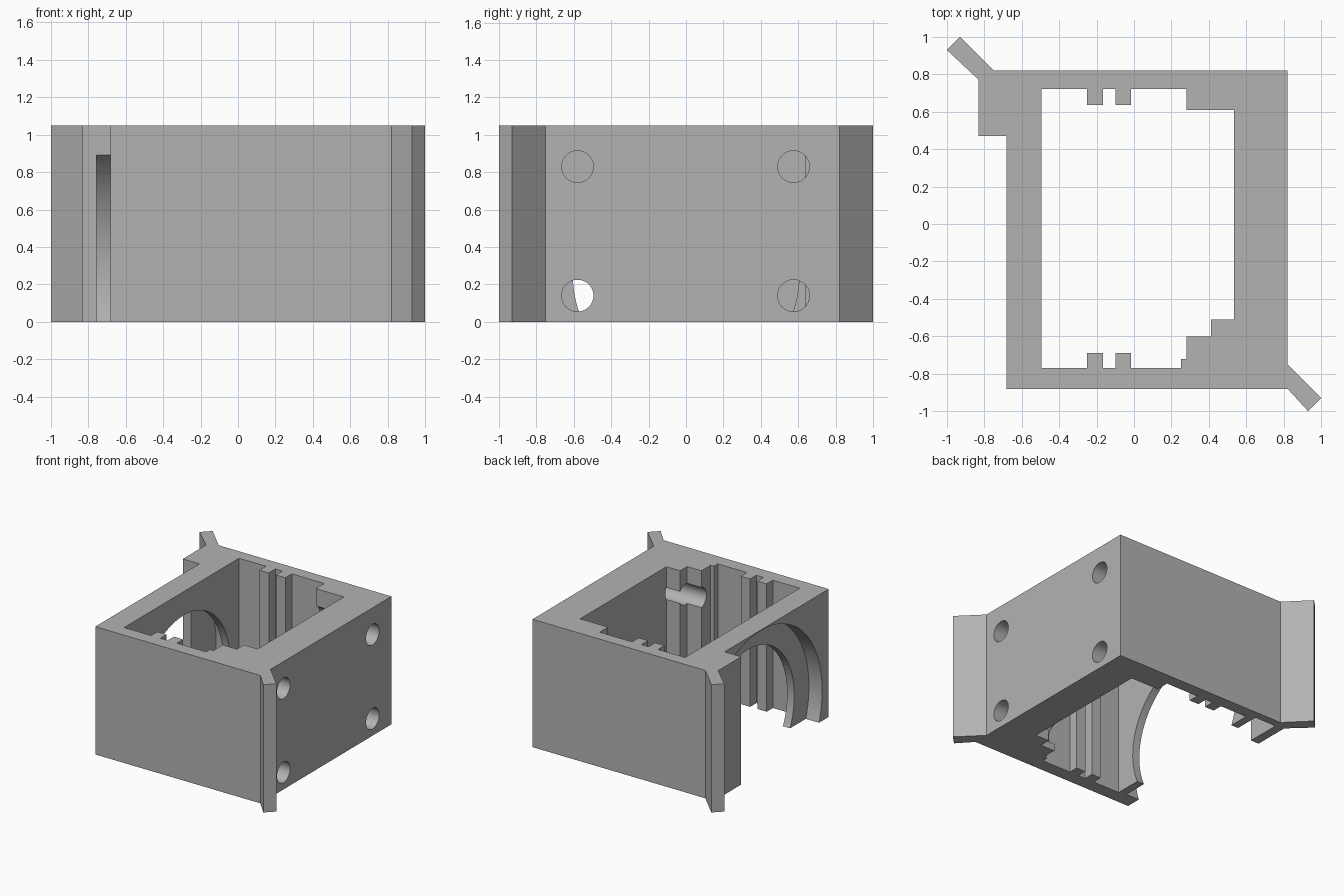
import bpy
import bmesh
import math
from mathutils import Matrix

if "Cube" in bpy.data.objects:
    bpy.data.objects.remove(bpy.data.objects["Cube"], do_unlink=True)

HEIGHT = 1.05


def add_object(name, bm):
    bmesh.ops.recalc_face_normals(bm, faces=bm.faces)
    mesh = bpy.data.meshes.new(name)
    bm.to_mesh(mesh)
    bm.free()
    obj = bpy.data.objects.new(name, mesh)
    bpy.context.collection.objects.link(obj)
    return obj


def prism(name, outline, z0, z1):
    """Extrude a plan outline vertically."""
    bm = bmesh.new()
    face = bm.faces.new([bm.verts.new((x, y, z0)) for x, y in outline])
    top = bmesh.ops.extrude_face_region(bm, geom=[face])
    verts = [v for v in top["geom"] if isinstance(v, bmesh.types.BMVert)]
    bmesh.ops.translate(bm, verts=verts, vec=(0, 0, z1 - z0))
    return add_object(name, bm)


def bore(name, x0, x1, y, z, radius, sides):
    """Cylinder lying along x."""
    bm = bmesh.new()
    place = Matrix.Translation(((x0 + x1) / 2, y, z)) @ Matrix.Rotation(math.pi / 2, 4, "Y")
    bmesh.ops.create_cone(bm, cap_ends=True, segments=sides, radius1=radius,
                          radius2=radius, depth=x1 - x0, matrix=place)
    return add_object(name, bm)


def cut(target, cutter):
    """Subtract the cutter from the target and discard it."""
    cutter.hide_render = True
    mod = target.modifiers.new("cut", "BOOLEAN")
    mod.operation = "DIFFERENCE"
    mod.solver = "EXACT"
    mod.object = cutter
    graph = bpy.context.evaluated_depsgraph_get()
    mesh = bpy.data.meshes.new_from_object(target.evaluated_get(graph))
    target.modifiers.clear()
    target.data = mesh
    bpy.data.objects.remove(cutter, do_unlink=True)


# Outer shell with the side boss and two diagonal corner tabs
shell = [(-0.68, -0.88), (0.82, -0.88), (0.93, -1.0), (1.0, -0.93), (0.82, -0.75),
         (0.82, 0.82), (-0.75, 0.82), (-0.93, 1.0), (-1.0, 0.93), (-0.83, 0.77),
         (-0.83, 0.47), (-0.68, 0.47)]
housing = prism("housing", shell, 0, HEIGHT)


# Guide ribs on the end walls of the pocket
def ribs(wall, tip):
    points = []
    for left, right in ((-0.25, -0.165), (-0.1, -0.015)):
        points += [(left, wall), (left, tip), (right, tip), (right, wall)]
    return points


# Through pocket with ribs and stepped corner blocks
pocket = [(-0.495, -0.77)] + ribs(-0.77, -0.69)
pocket += [(0.25, -0.77), (0.25, -0.72), (0.28, -0.72), (0.28, -0.6),
           (0.41, -0.6), (0.41, -0.51), (0.535, -0.51), (0.535, 0.61),
           (0.28, 0.61), (0.28, 0.72)]
pocket += ribs(0.72, 0.635)[::-1] + [(-0.495, 0.72)]
cut(housing, prism("pocket_cutter", pocket, -0.2, HEIGHT + 0.2))

# Round side opening with a wider recess on its outer side
cut(housing, bore("recess_cutter", -0.755, -0.56, 0, 0.25, 0.795, 96))
cut(housing, bore("opening_cutter", -0.7, -0.4, 0, 0.25, 0.605, 96))

# Four screw holes running through the thick wall and corner blocks
for y in (-0.58, 0.575):
    for z in (0.14, 0.83):
        cut(housing, bore("screw_cutter", 0.2, 1.0, y, z, 0.085, 40))

# Plain grey plastic
grey = bpy.data.materials.new("grey plastic")
grey.use_nodes = True
colour = (0.45, 0.45, 0.45, 1)
grey.diffuse_color = colour
grey.node_tree.nodes["Principled BSDF"].inputs["Base Color"].default_value = colour
housing.data.materials.clear()
housing.data.materials.append(grey)
for poly in housing.data.polygons:
    poly.material_index = 0

bpy.ops.object.select_all(action="DESELECT")
housing.select_set(True)
bpy.context.view_layer.objects.active = housing
bpy.ops.object.shade_smooth_by_angle(angle=math.radians(30))
